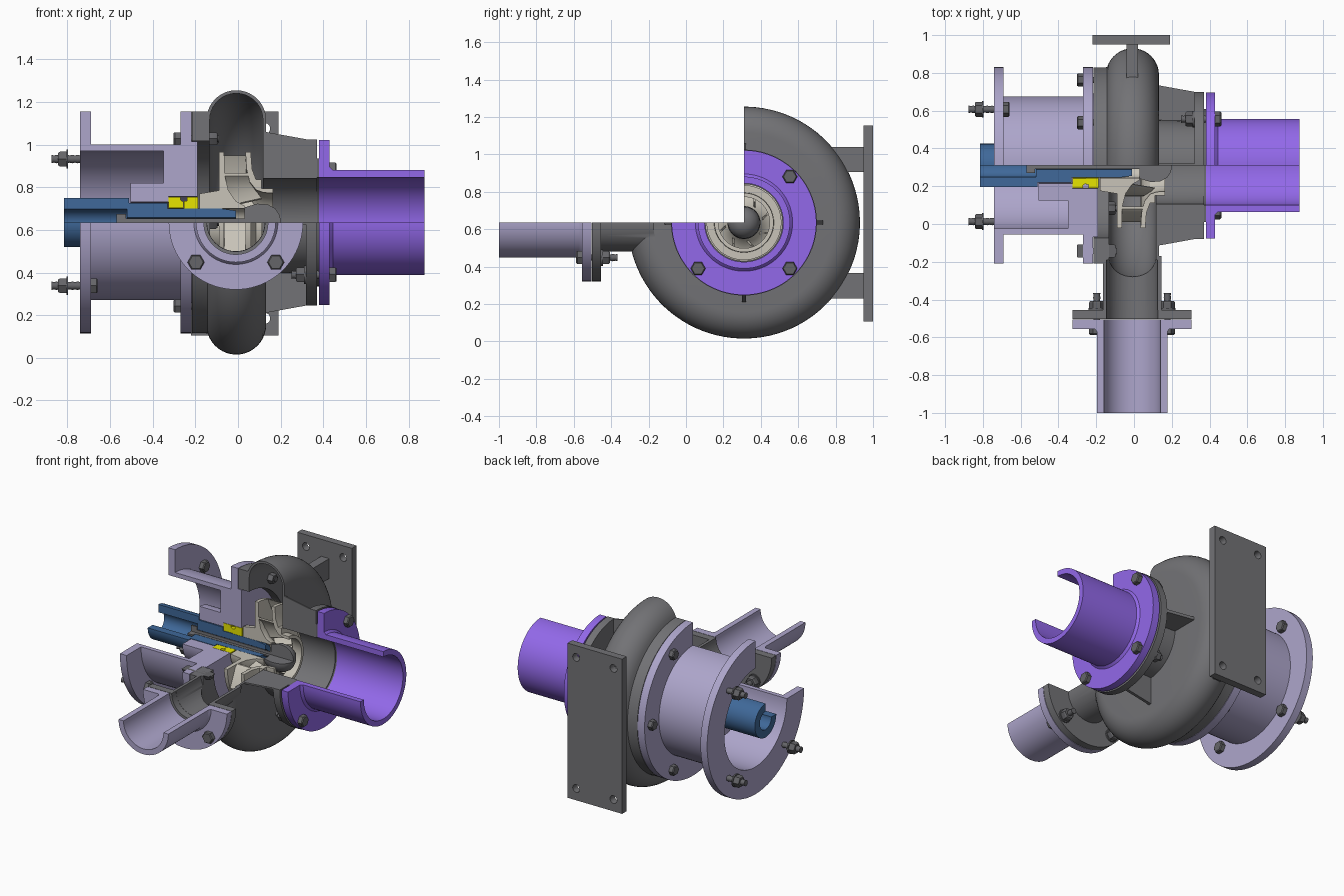
import bpy, bmesh
from math import sin, cos, radians, pi
from mathutils import Matrix, Vector

if "Cube" in bpy.data.objects:
    bpy.data.objects.remove(bpy.data.objects["Cube"])

CY, CZ, DX = 0.31, 0.635, -0.01          # pump axis (y, z) and discharge centre x
PUMP = Matrix.Translation((0, CY, CZ))
DISCH = Matrix(((0, 1, 0, DX), (1, 0, 0, 0), (0, 0, 1, CZ), (0, 0, 0, 1)))


def material(name, rgb):
    m = bpy.data.materials.new(name)
    m.diffuse_color = (*rgb, 1)
    m.use_nodes = True
    m.node_tree.nodes["Principled BSDF"].inputs["Base Color"].default_value = m.diffuse_color
    return m


GREY = material("cast_grey", (0.17, 0.17, 0.18))
STEEL = material("bolt_grey", (0.13, 0.13, 0.14))
LAV = material("lavender", (0.42, 0.38, 0.60))
PURPLE = material("purple", (0.29, 0.14, 0.82))
BLUE = material("blue", (0.05, 0.14, 0.32))
YELLOW = material("yellow", (0.80, 0.78, 0.0))
BEIGE = material("beige", (0.58, 0.55, 0.48))


def lathe(bm, prof, M, a0=0, a1=360, n=72):
    """Revolve a closed (along, radius) profile; partial sweeps get capped."""
    full = a1 - a0 >= 360
    rings = []
    for i in range(n if full else n + 1):
        a = radians(a0 + (a1 - a0) * i / n)
        rings.append([bm.verts.new(M @ Vector((u, r * cos(a), r * sin(a)))) for u, r in prof])
    k = len(prof)
    for i in range(n):
        p, q = rings[i], rings[(i + 1) % len(rings)]
        for j in range(k):
            bm.faces.new((p[j], p[(j + 1) % k], q[(j + 1) % k], q[j]))
    if not full:
        bm.faces.new(rings[0])
        bm.faces.new(rings[-1])


def prism(bm, a, b):
    """Solid between two matching outlines."""
    va, vb = [bm.verts.new(p) for p in a], [bm.verts.new(p) for p in b]
    bm.faces.new(va)
    bm.faces.new(vb)
    for i in range(len(a)):
        j = (i + 1) % len(a)
        bm.faces.new((va[i], va[j], vb[j], vb[i]))


def box(bm, lo, hi):
    ring = [(lo[0], lo[1]), (hi[0], lo[1]), (hi[0], hi[1]), (lo[0], hi[1])]
    prism(bm, [(x, y, lo[2]) for x, y in ring], [(x, y, hi[2]) for x, y in ring])


def smooth(me):
    for p in me.polygons:
        p.use_smooth = True
    me.set_sharp_from_angle(angle=radians(32))


def finish(name, bm, mat=None):
    bmesh.ops.remove_doubles(bm, verts=bm.verts, dist=1e-5)
    bmesh.ops.recalc_face_normals(bm, faces=bm.faces)
    me = bpy.data.meshes.new(name)
    bm.to_mesh(me)
    bm.free()
    smooth(me)
    ob = bpy.data.objects.new(name, me)
    bpy.context.collection.objects.link(ob)
    if mat:
        me.materials.append(mat)
    return ob


def solid(name, prof, mat=None, M=PUMP, a0=-180, a1=90, n=72):
    bm = bmesh.new()
    lathe(bm, prof, M, a0, a1, n)
    return finish(name, bm, mat)


def boolean(ob, *steps):
    for op, tool in steps:
        m = ob.modifiers.new(op, 'BOOLEAN')
        m.operation, m.solver, m.object = op, 'EXACT', tool
        tool.hide_render = True
    bpy.context.view_layer.update()
    me = bpy.data.meshes.new_from_object(ob.evaluated_get(bpy.context.evaluated_depsgraph_get()))
    ob.modifiers.clear()
    ob.data = me
    smooth(me)


def tube(u0, u1, r0, r1):
    return [(u0, r0), (u0, r1), (u1, r1), (u1, r0)]


def bolt(name, pos, d, length, nut, r=0.04, half=False):
    """Hex head at pos, threaded shank along d, washer and nut at distance `nut`."""
    d = Vector(d)
    s = Vector((0, 0, 1)).cross(d)
    M = Matrix((d, s, (0, 0, 1))).transposed().to_4x4()
    M.translation = pos
    a0, a1, f = (-180, 0, 2) if half else (0, 360, 1)
    bm = bmesh.new()
    lathe(bm, [(-0.032, 0), (-0.032, r * .85), (-0.026, r), (0, r), (0, 0)], M, a0, a1, 6 // f)
    steps = int(length / 0.012)
    thread = [(length * i / steps, r * (0.5 if i % 2 else 0.42)) for i in range(steps + 1)]
    lathe(bm, [(0, 0)] + thread + [(length, 0)], M, a0, a1, 16 // f)
    lathe(bm, tube(nut - 0.009, nut, 0, r * 1.1), M, a0, a1, 16 // f)
    lathe(bm, [(nut, 0), (nut, r), (nut + .03, r), (nut + .038, r * .85), (nut + .038, 0)],
          M, a0, a1, 6 // f)
    finish(name, bm, STEEL)


# Quarter cutter
bm = bmesh.new()
box(bm, (-2, -2, CZ), (2, CY, 3))
cutter = finish("quarter_cutter", bm)


# Volute casing with open neck, hollowed and cut
def arc(rad, a_start):
    return [(-0.008 - rad * cos(radians(a)), 0.48 + rad * sin(radians(a)))
            for a in [a_start + (180 - a_start) * i / 18 for i in range(19)]]


outer = [(-0.215, 0), (-0.215, 0.52), (-0.15, 0.52)] + arc(0.14, 17) + [
    (0.132, 0.24), (0.32, 0.235), (0.32, 0.39), (0.37, 0.39), (0.37, 0)]
inner = [(-0.3, 0), (-0.3, 0.383), (-0.133, 0.383)] + arc(0.125, 0) + [
    (0.117, 0.205), (0.5, 0.205), (0.5, 0)]
casing = solid("volute_casing", outer, GREY, a0=1.7, a1=361.7, n=96)
neck = solid("neck_solid", tube(-0.456, -0.17, 0, 0.155), GREY, DISCH, 1.7, 361.7, 64)
void = solid("casing_void", inner, GREY, a0=2.3, a1=362.3, n=96)
bore = solid("neck_void", tube(-0.6, -0.19, 0, 0.135), GREY, DISCH, 2.3, 362.3, 64)
boolean(casing, ('UNION', neck), ('DIFFERENCE', void), ('DIFFERENCE', bore), ('DIFFERENCE', cutter))
for o in (neck, void, bore):
    bpy.data.objects.remove(o)

# Discharge flange and pipe (lower half remains)
solid("casing_discharge_flange", tube(-0.503, -0.455, 0.136, 0.315), GREY, DISCH, -180, 0, 40)
solid("discharge_pipe", [(-1, 0.15), (-1, 0.187), (-0.57, 0.187), (-0.555, 0.197), (-0.555, 0.315),
                         (-0.506, 0.315), (-0.506, 0.15)], LAV, DISCH, -180, 0, 40)

# Suction pipe and gasket
solid("suction_pipe", [(0.38, 0.21), (0.38, 0.387), (0.43, 0.387), (0.43, 0.26), (0.445, 0.246),
                       (0.875, 0.246), (0.875, 0.21)], PURPLE)
solid("suction_gasket", tube(0.37, 0.38, 0.21, 0.30), STEEL)

# Motor bracket
solid("motor_bracket", [(-0.74, .335), (-0.74, .52), (-0.69, .52), (-0.69, .365), (-0.27, .365),
                        (-0.27, .52), (-0.218, .52), (-0.218, .38), (-0.19, .38), (-0.19, .122),
                        (-0.325, .122), (-0.325, .095), (-0.505, .095), (-0.505, .185),
                        (-0.35, .185), (-0.35, .335)], LAV)

# Shaft, through bolt, seal
solid("shaft", [(-0.815, .062), (-0.815, .115), (-0.51, .115), (-0.51, .09), (-0.33, .09),
                (-0.33, .065), (-0.08, .065), (-0.01, .055), (-0.01, .022), (-0.52, .022),
                (-0.52, .062)], BLUE)
solid("impeller_bolt", [(-0.57, 0), (-0.57, .04), (-0.525, .04), (-0.525, .019), (0.03, .019),
                        (0.03, .07), (0.09, .088), (0.14, .084), (0.175, .065), (0.195, .035),
                        (0.202, 0)], GREY)
solid("seal_seat", [(-0.325, .068), (-0.325, .12), (-0.27, .12), (-0.27, .105), (-0.255, .095),
                    (-0.255, .068)], YELLOW)
solid("seal_ring", [(-0.253, .066), (-0.253, .1), (-0.24, .1), (-0.24, .12), (-0.188, .12),
                    (-0.188, .066)], YELLOW)

# Impeller shrouds and vanes
solid("impeller_back", [(-0.18, .066), (-0.18, .135), (-0.09, .15), (-0.09, .33), (-0.065, .33),
                        (-0.062, .22), (-0.045, .15), (-0.01, .1), (0.03, .078), (0.03, .066)], BEIGE)
solid("impeller_front", [(0.06, .33), (0.035, .33), (0.04, .25), (0.055, .19), (0.085, .152),
                         (0.12, .14), (0.165, .137), (0.165, .158), (0.11, .16), (0.11, .2),
                         (0.085, .2), (0.066, .25)], BEIGE)
back = [(.33, -.075), (.25, -.075), (.19, -.065), (.14, -.045), (.1, -.012)]
front = [(.33, .045), (.25, .05), (.19, .062), (.15, .09), (.125, .11)]
bm = bmesh.new()
for v in range(8):
    rows = []
    for (rb, xb), (rf, xf) in zip(back, front):
        row = []
        for x, r in ((xb, rb), (xf, rf)):
            for t in (-0.006, 0.006):
                a = v * pi / 4 + 0.2 + (r - 0.1) * 4.5 + t / r
                row.append(bm.verts.new(PUMP @ Vector((x, r * cos(a), r * sin(a)))))
        rows.append(row)
    order = (0, 1, 3, 2)
    bm.faces.new([rows[0][i] for i in order])
    bm.faces.new([rows[-1][i] for i in order])
    for p, q in zip(rows, rows[1:]):
        for i, j in zip(order, order[1:] + order[:1]):
            bm.faces.new((p[i], p[j], q[j], q[i]))
boolean(finish("impeller_vanes", bm, BEIGE), ('DIFFERENCE', cutter))

# Suction ribs (those on the cut planes are halved)
bm = bmesh.new()
for ang, t0, t1 in ((0, -.01, .01), (90, -.01, 0), (180, 0, .01), (270, -.01, .01)):
    c, s = cos(radians(ang)), sin(radians(ang))
    prism(bm, *[[(x, CY + r * c - t * s, CZ + r * s + t * c) for x, r in
                 ((.125, .225), (.125, .425), (.33, .388), (.33, .225))] for t in (t0, t1)])
finish("suction_ribs", bm, GREY)

# Foot plate with four holes, and two webs
bm = bmesh.new()
box(bm, (-0.22, 0.95, 0.105), (0.19, 1.0, 1.155))
plate = finish("foot_plate", bm, GREY)
bm = bmesh.new()
for x in (-0.155, 0.125):
    for z in (0.185, 1.075):
        M = DISCH.copy()
        M.translation = (x, 0, z)
        lathe(bm, tube(0.9, 1.1, 0, 0.026), M, n=24)
holes = finish("hole_cutter", bm)
boolean(plate, ('DIFFERENCE', holes))
bpy.data.objects.remove(holes)
bm = bmesh.new()
for s in (1, -1):
    prism(bm, *[[(x, y, CZ + s * dz) for y, dz in ((.857, .27), (.955, .27), (.955, .405), (.772, .405))]
                for x in (-0.04, 0.02)])
finish("foot_webs", bm, GREY)


# Bolts
def around(x, r, ang):
    return (x, CY + r * cos(radians(ang)), CZ + r * sin(radians(ang)))


for i, a in enumerate((45, -45, -135)):
    bolt(f"motor_stud_{i}", around(-0.69, 0.42, a), (-1, 0, 0), 0.185, 0.115)
    bolt(f"suction_bolt_{i}", around(0.43, 0.347, a), (-1, 0, 0), 0.18, 0.12)
for i, a in enumerate((0, 60, 180, 240, 300)):
    bolt(f"cover_bolt_{i}", around(-0.27, 0.453, a), (1, 0, 0), 0.18, 0.135, 0.035, a == 180)
for i, s in enumerate((-1, 1)):
    bolt(f"discharge_bolt_{i}", (DX + s * 0.187, -0.555, CZ - 0.187), (0, 1, 0), 0.19, 0.11)

bpy.data.objects.remove(cutter)
